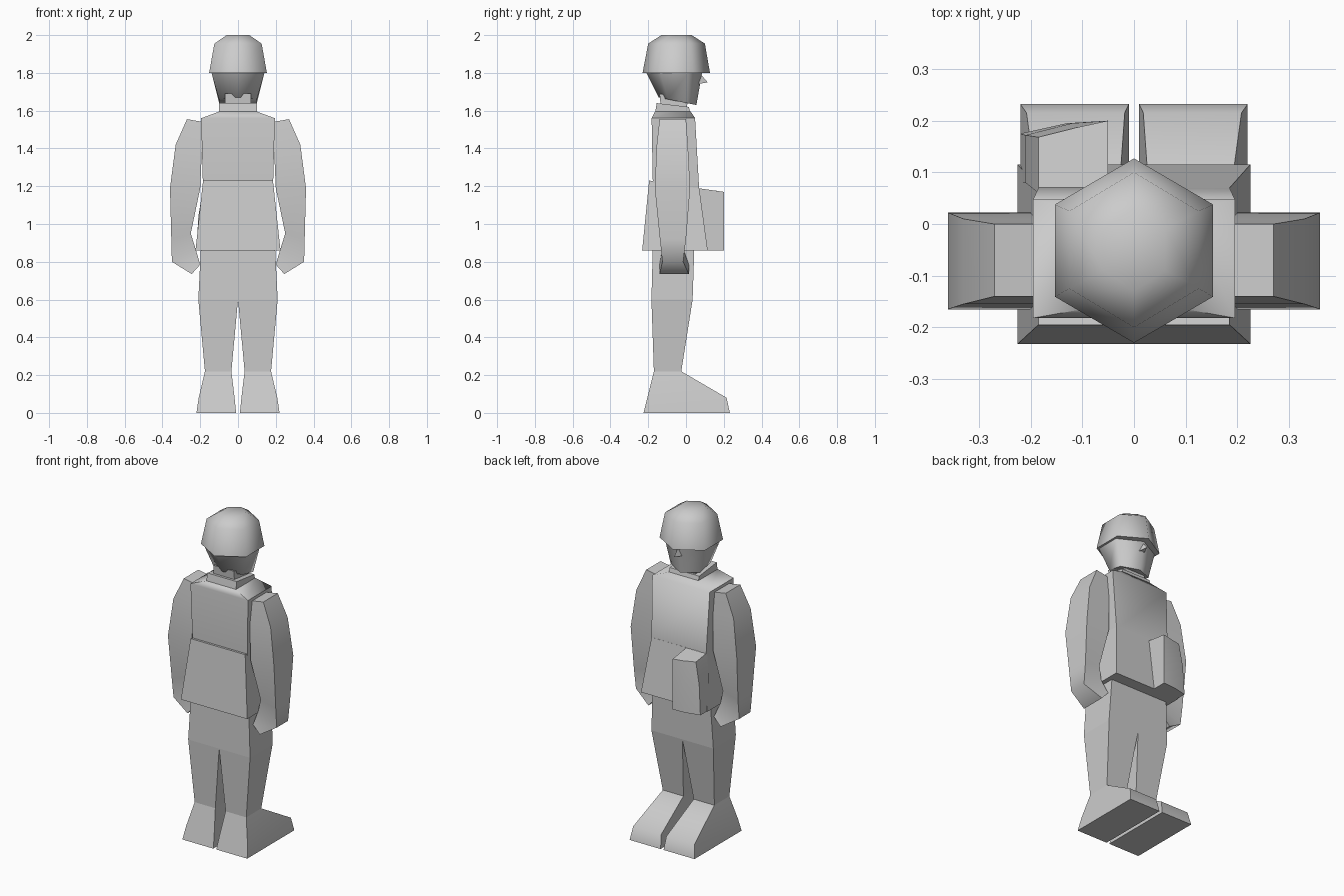
import bpy, bmesh, math

old = bpy.data.objects.get("Cube")
if old:
    bpy.data.objects.remove(old, do_unlink=True)

grey = bpy.data.materials.new("plain_grey")
grey.use_nodes = True
colour = (0.6, 0.6, 0.6, 1)
grey.diffuse_color = colour
grey.node_tree.nodes["Principled BSDF"].inputs["Base Color"].default_value = colour


def box(x0, x1, y0, y1, z_back, z_front=None):
    """Rectangular cross-section whose height may tilt from back to front."""
    z_front = z_back if z_front is None else z_front
    return [(x0, y0, z_back), (x1, y0, z_back), (x1, y1, z_front), (x0, y1, z_front)]


def hexagon(half_width, y0, y1, z_back, z_front=None):
    """Six-sided cross-section with corners at the back and the front."""
    z_front = z_back if z_front is None else z_front
    ring = []
    for corner in range(6):
        a = math.radians(60 * corner - 90)
        t = (math.sin(a) + 1) / 2
        ring.append((half_width * math.cos(a) / math.cos(math.pi / 6),
                     y0 + (y1 - y0) * t, z_back + (z_front - z_back) * t))
    return ring


def loft(name, rings, flip=1, angle=65):
    """Skin a stack of rings, cap both ends; flip=-1 mirrors it in x."""
    bm = bmesh.new()
    loops = [[bm.verts.new((x * flip, y, z)) for x, y, z in ring] for ring in rings]
    for low, high in zip(loops, loops[1:]):
        for i in range(len(low)):
            j = (i + 1) % len(low)
            bm.faces.new((low[i], low[j], high[j], high[i]))
    bm.faces.new(loops[0])
    bm.faces.new(loops[-1])
    bmesh.ops.recalc_face_normals(bm, faces=bm.faces)
    mesh = bpy.data.meshes.new(name)
    bm.to_mesh(mesh)
    bm.free()
    mesh.materials.append(grey)
    obj = bpy.data.objects.new(name, mesh)
    bpy.context.collection.objects.link(obj)
    bpy.ops.object.select_all(action="DESELECT")
    obj.select_set(True)
    bpy.context.view_layer.objects.active = obj
    bpy.ops.object.shade_smooth_by_angle(angle=math.radians(angle))
    return obj


# Helmet, head, nose and neck
loft("helmet", [
    hexagon(0.153, -0.23, 0.127, 1.8),
    hexagon(0.125, -0.2, 0.1, 1.955),
    hexagon(0.06, -0.13, 0.03, 2.0),
])
loft("head", [
    hexagon(0.1, -0.145, 0.055, 1.67, 1.63),
    hexagon(0.14, -0.21, 0.085, 1.8),
])
loft("nose", [
    [(-0.02, 0.06, 1.74), (0.02, 0.06, 1.74), (0, 0.115, 1.75)],
    [(-0.01, 0.06, 1.8), (0.01, 0.06, 1.8), (0, 0.08, 1.79)],
])
loft("neck", [box(-0.07, 0.07, -0.13, 0, 1.58), box(-0.07, 0.07, -0.14, 0.01, 1.69, 1.66)])

# Torso with sloping shoulders, then the collar
loft("torso", [
    box(-0.185, 0.185, -0.175, 0.07, 1.18),
    box(-0.195, 0.195, -0.182, 0.048, 1.56),
    box(-0.1, 0.1, -0.165, 0.025, 1.595),
])
loft("collar", [
    box(-0.1, 0.1, -0.165, 0.025, 1.58),
    box(-0.1, 0.1, -0.155, 0.015, 1.64, 1.62),
])

# Flared jacket skirt and the pouch on one side of it
loft("jacket_skirt", [
    box(-0.225, 0.225, -0.232, 0.115, 0.86),
    box(-0.185, 0.185, -0.195, 0.07, 1.23, 1.19),
])
loft("pouch", [
    [(-0.22, 0.08, 0.86), (-0.05, 0.08, 0.86), (-0.05, 0.2, 0.86),
     (-0.13, 0.195, 0.86), (-0.22, 0.175, 0.86)],
    [(-0.21, 0.08, 1.04), (-0.05, 0.08, 1.04), (-0.05, 0.2, 1.04),
     (-0.12, 0.195, 1.04), (-0.21, 0.172, 1.04)],
    [(-0.185, 0.06, 1.19), (-0.05, 0.06, 1.19), (-0.05, 0.2, 1.17),
     (-0.11, 0.187, 1.17), (-0.185, 0.168, 1.175)],
])

# Hips
loft("hips", [
    box(-0.21, 0.21, -0.183, 0.035, 0.6),
    box(-0.195, 0.195, -0.175, 0.045, 0.9),
])

for side, flip in (("left", 1), ("right", -1)):
    # Leg running down into the flared boot
    loft(side + "_leg", [
        box(0.035, 0.175, -0.17, -0.025, 0.22),
        box(0, 0.21, -0.183, 0.035, 0.6),
    ], flip)
    loft(side + "_boot", [
        box(0.01, 0.22, -0.225, 0.232, 0),
        box(0.018, 0.208, -0.205, 0.215, 0.08),
        box(0.035, 0.175, -0.17, -0.025, 0.22),
    ], flip)
    # Arm from shoulder to elbow to the slanted hand, each ring cut across the limb
    arm = []
    for inner, z_in, outer, z_out, y0, y1 in (
        (0.2, 0.785, 0.245, 0.735, -0.14, 0.015),
        (0.225, 0.87, 0.35, 0.8, -0.125, -0.015),
        (0.25, 0.95, 0.353, 0.92, -0.138, 0),
        (0.2, 1.19, 0.36, 1.19, -0.165, 0.022),
        (0.19, 1.42, 0.33, 1.42, -0.155, 0.01),
        (0.185, 1.54, 0.27, 1.555, -0.14, 0),
    ):
        arm.append([(inner, y0, z_in), (outer, y0, z_out),
                    (outer, y1, z_out), (inner, y1, z_in)])
    loft(side + "_arm", arm, flip)
